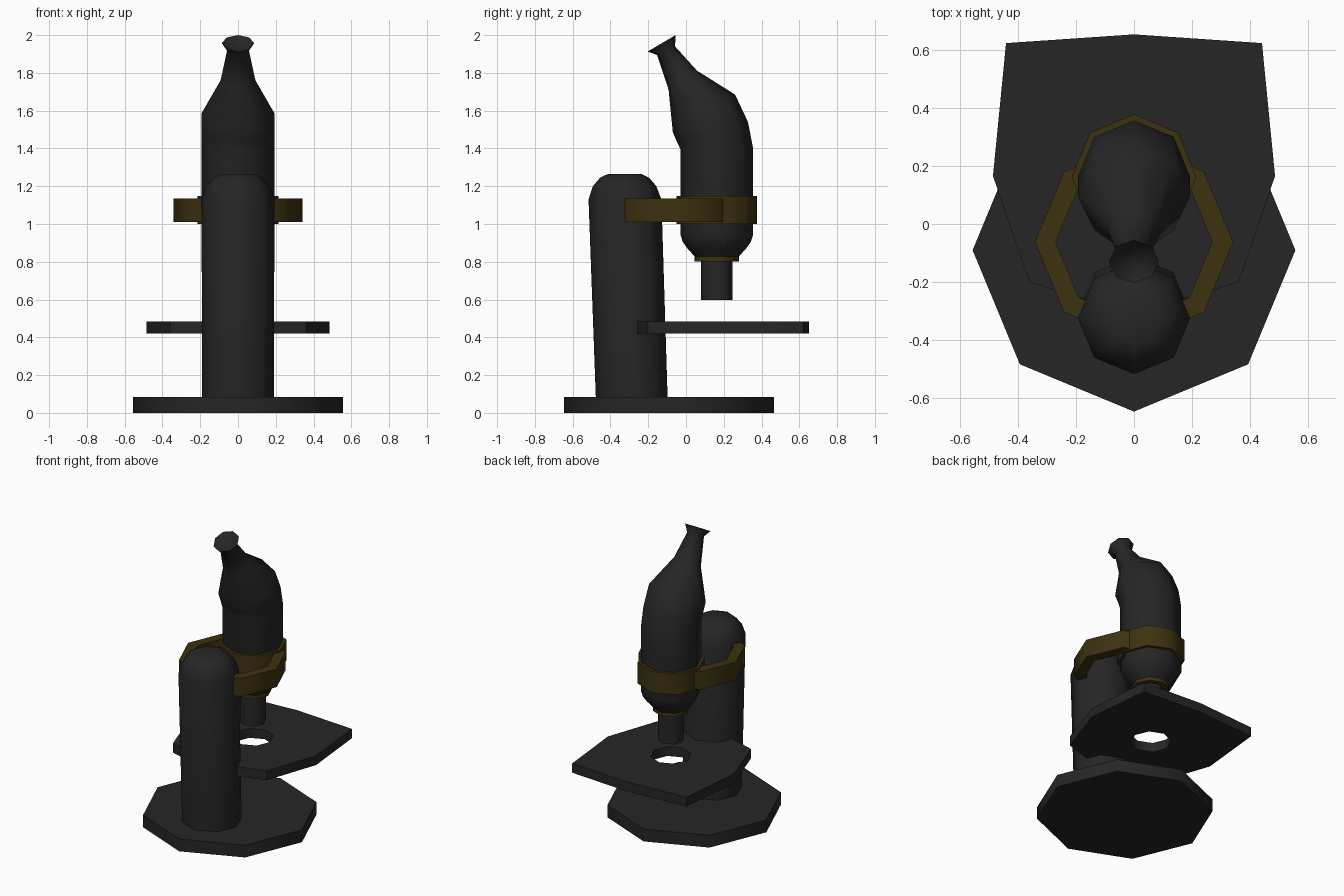
import bpy, bmesh, math
from mathutils import Vector

if "Cube" in bpy.data.objects:
    bpy.data.objects.remove(bpy.data.objects["Cube"])


def material(name, rgb):
    m = bpy.data.materials.new(name)
    m.diffuse_color = (*rgb, 1)
    m.use_nodes = True
    m.node_tree.nodes["Principled BSDF"].inputs["Base Color"].default_value = m.diffuse_color
    return m


BLACK = material("charcoal", (0.019, 0.019, 0.019))
BRASS = material("dark brass", (0.046, 0.031, 0.005))
SIDES = 8


def finish(name, bm, mat):
    bmesh.ops.recalc_face_normals(bm, faces=bm.faces[:])
    me = bpy.data.meshes.new(name)
    bm.to_mesh(me)
    bm.free()
    me.materials.append(mat)
    ob = bpy.data.objects.new(name, me)
    bpy.context.collection.objects.link(ob)
    bpy.ops.object.select_all(action='DESELECT')
    ob.select_set(True)
    bpy.context.view_layer.objects.active = ob
    bpy.ops.object.shade_smooth_by_angle(angle=math.radians(50))
    return ob


def bridge(bm, a, b):
    n = len(a)
    for i in range(n):
        j = (i + 1) % n
        bm.faces.new((a[i], a[j], b[j], b[i]))


def loft(name, rings, mat):
    """Eight-sided skin; each ring is (y0, z0, y1, z1, x radius) seen from the side."""
    bm = bmesh.new()
    loops = []
    for y0, z0, y1, z1, rx in rings:
        c = Vector((0, (y0 + y1) / 2, (z0 + z1) / 2))
        h = Vector((rx * 0, (y1 - y0) / 2, (z1 - z0) / 2))
        loop = []
        for i in range(SIDES):
            t = math.tau * i / SIDES
            loop.append(bm.verts.new(c + h * math.cos(t) + Vector((rx * math.sin(t), 0, 0))))
        loops.append(loop)
    for a, b in zip(loops, loops[1:]):
        bridge(bm, a, b)
    bm.faces.new(loops[0])
    bm.faces.new(loops[-1])
    return finish(name, bm, mat)


def disc(y, r, z):
    return (y - r, z, y + r, z, r)


def circle(y, r):
    return [(r * math.sin(math.tau * i / SIDES), y + r * math.cos(math.tau * i / SIDES))
            for i in range(SIDES)]


def pierced_plate(name, outer, inner, z0, z1, mat):
    """Flat plate with a hole, from two matching outlines."""
    bm = bmesh.new()
    ob, ib, it, ot = [[bm.verts.new((x, y, z)) for x, y in pts]
                      for pts, z in ((outer, z0), (inner, z0), (inner, z1), (outer, z1))]
    for a, b in ((ob, ib), (ib, it), (it, ot), (ot, ob)):
        bridge(bm, a, b)
    return finish(name, bm, mat)


# Foot
loft("base", [disc(-0.09, 0.555, 0), disc(-0.09, 0.555, 0.085)], BLACK)

# Domed pillar, leaning slightly back
loft("pillar", [disc(-0.287, 0.19, 0.07), disc(-0.323, 0.193, 1.13),
                disc(-0.325, 0.168, 1.20), disc(-0.325, 0.13, 1.245),
                disc(-0.325, 0.088, 1.265)], BLACK)

# Specimen stage with a light hole
right = [(0.44, 0.622), (0.485, 0.165), (0.36, -0.20)]
outline = [(0, 0.652)] + right + [(0, -0.31)] + [(-x, y) for x, y in reversed(right)]
pierced_plate("stage", outline, circle(0.165, 0.13), 0.42, 0.485, BLACK)

# Brass ring joining pillar and tube, and the collar round the tube
pierced_plate("arm_ring", circle(-0.062, 0.341), circle(-0.062, 0.269), 1.01, 1.135, BRASS)
pierced_plate("collar", circle(0.163, 0.214), circle(0.163, 0.185), 1.0, 1.147, BRASS)

# Bent tube ending in a flared, hollow eyepiece
loft("tube", [disc(0.163, 0.11, 0.82), disc(0.163, 0.155, 0.87), disc(0.163, 0.18, 0.905),
              disc(0.163, 0.193, 0.945), disc(0.163, 0.193, 1.397),
              (-0.05, 1.44, 0.328, 1.54, 0.193),
              (-0.07, 1.487, 0.26, 1.685, 0.193),
              (-0.092, 1.71, 0.058, 1.812, 0.092),
              (-0.153, 1.895, -0.058, 1.94, 0.058),
              (-0.203, 1.913, -0.055, 2.0, 0.086),
              (-0.155, 1.905, -0.085, 1.946, 0.042)], BLACK)

# Objective lens and its brass seat
loft("lens_seat", [disc(0.163, 0.117, 0.802), disc(0.163, 0.117, 0.83)], BRASS)
loft("objective_lens", [disc(0.163, 0.083, 0.597), disc(0.163, 0.083, 0.81)], BLACK)
